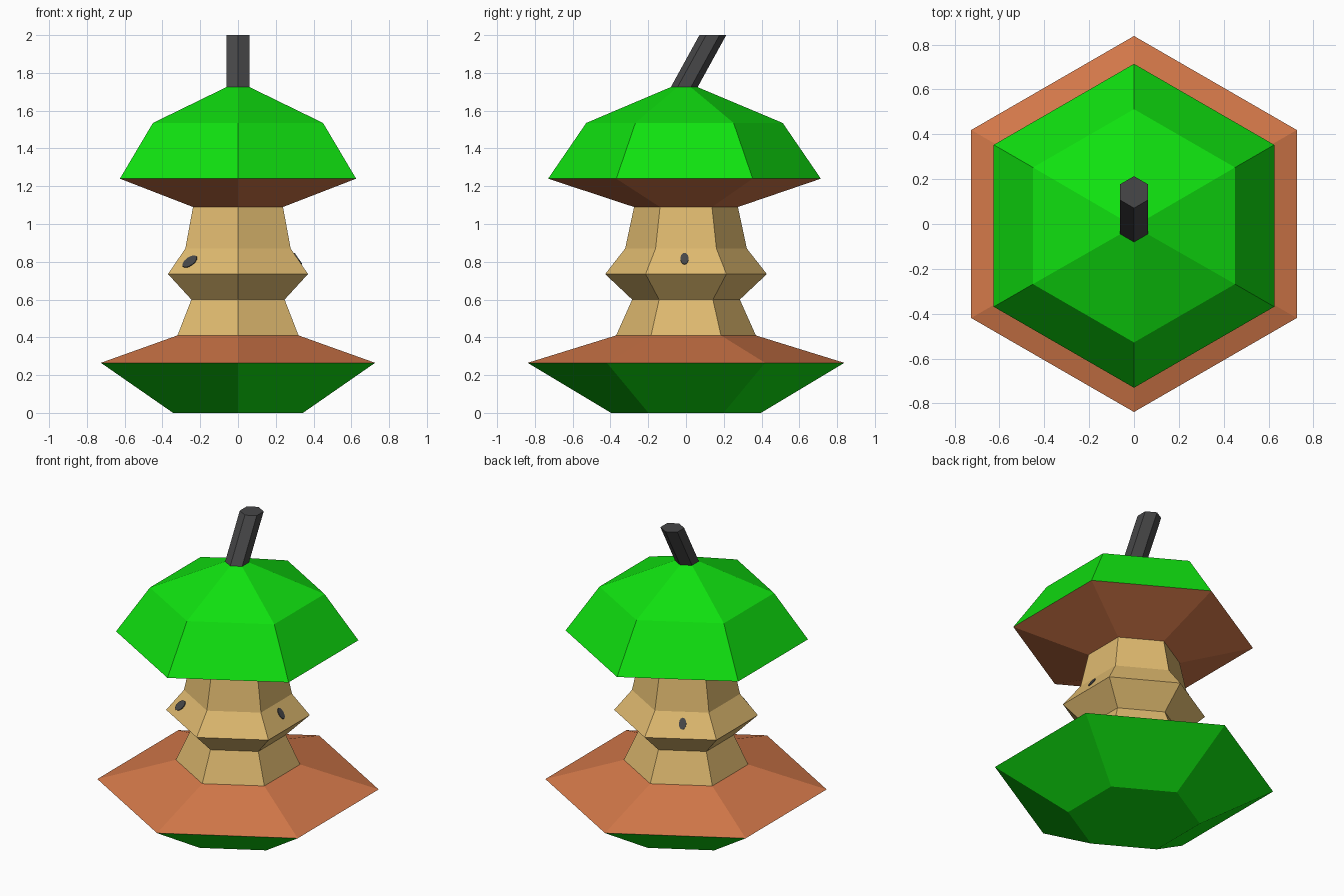
import bpy, bmesh, math
from mathutils import Vector

if "Cube" in bpy.data.objects:
    bpy.data.objects.remove(bpy.data.objects["Cube"])


def material(name, color):
    m = bpy.data.materials.new(name)
    m.diffuse_color = (*color, 1)
    m.use_nodes = True
    m.node_tree.nodes["Principled BSDF"].inputs["Base Color"].default_value = m.diffuse_color
    return m


green = material("green_skin", (0.005, 0.76, 0.005))
orange = material("orange_bite_rim", (0.66, 0.19, 0.068))
tan = material("tan_flesh", (0.74, 0.49, 0.16))
dark = material("dark_grey", (0.063, 0.063, 0.065))


def finish(name, bm, mats):
    bmesh.ops.recalc_face_normals(bm, faces=bm.faces)
    me = bpy.data.meshes.new(name)
    bm.to_mesh(me)
    bm.free()
    for m in mats:
        me.materials.append(m)
    ob = bpy.data.objects.new(name, me)
    bpy.context.collection.objects.link(ob)
    return ob


def hex_loft(name, rings, mats, rule=lambda z: 0):
    """Skin hexagonal rings (z, corner radius, y offset), coloured by face height."""
    bm = bmesh.new()
    loops = []
    for z, r, y in rings:
        angles = [math.radians(30 + 60 * i) for i in range(6)]
        loops.append([bm.verts.new((r * math.cos(a), y + r * math.sin(a), z)) for a in angles])
    for lo, hi in zip(loops, loops[1:]):
        for i in range(6):
            j = (i + 1) % 6
            bm.faces.new((lo[i], lo[j], hi[j], hi[i]))
    bm.faces.new(loops[0][::-1])
    bm.faces.new(loops[-1])
    for f in bm.faces:
        f.material_index = rule(f.calc_center_median().z)
    return finish(name, bm, mats)


# Eaten fruit: green ends, orange rims, tan core
def fruit_colour(z):
    if z < 0.26 or z > 1.24:
        return 0
    return 1 if z < 0.40 or z > 1.10 else 2


LOW, HIGH = (0.735, 0.428), (0.87, 0.322)   # slope that carries the seeds
hex_loft("fruit_core", [
    (0.0, 0.397, 0), (0.265, 0.838, 0), (0.41, 0.37, 0), (0.60, 0.285, 0),
    (*LOW, 0), (*HIGH, 0), (1.09, 0.275, 0),
    (1.24, 0.722, -0.008), (1.535, 0.52, -0.008), (1.725, 0.07, -0.01)],
    [green, orange, tan], fruit_colour)

# Leaning stem
hex_loft("stem", [(1.72, 0.071, -0.012), (2.0, 0.071, 0.142)], [dark])


# Seeds: thin oval plates on the sloped core faces
def seed(name, angle, along, z, long_r, short_r, tilt):
    a, t = math.radians(angle), math.radians(tilt)
    c30 = math.cos(math.pi / 6)
    k = (z - LOW[0]) / (HIGH[0] - LOW[0])
    apothem = (LOW[1] + (HIGH[1] - LOW[1]) * k) * c30
    out = Vector((math.cos(a), math.sin(a), 0))
    u = Vector((-math.sin(a), math.cos(a), 0))
    v = (out * (HIGH[1] - LOW[1]) * c30 + Vector((0, 0, HIGH[0] - LOW[0]))).normalized()
    n = u.cross(v)
    centre = out * apothem + u * along + Vector((0, 0, z))
    major = v * math.cos(t) + u * math.sin(t)
    minor = u * math.cos(t) - v * math.sin(t)
    bm = bmesh.new()
    oval = []
    for i in range(12):
        b = math.tau * i / 12
        p = centre - n * 0.003 + minor * short_r * math.cos(b) + major * long_r * math.sin(b)
        oval.append(bm.verts.new(p))
    base = bm.faces.new(oval)
    top = bmesh.ops.extrude_face_region(bm, geom=[base])["geom"]
    bmesh.ops.translate(bm, vec=n * 0.008, verts=[g for g in top if isinstance(g, bmesh.types.BMVert)])
    finish(name, bm, [dark])


seed("seed_right", 0, -0.008, 0.815, 0.036, 0.022, 0)
seed("seed_back", 120, 0.008, 0.81, 0.036, 0.022, 0)
seed("seed_front", -120, -0.105, 0.80, 0.045, 0.030, 45)
